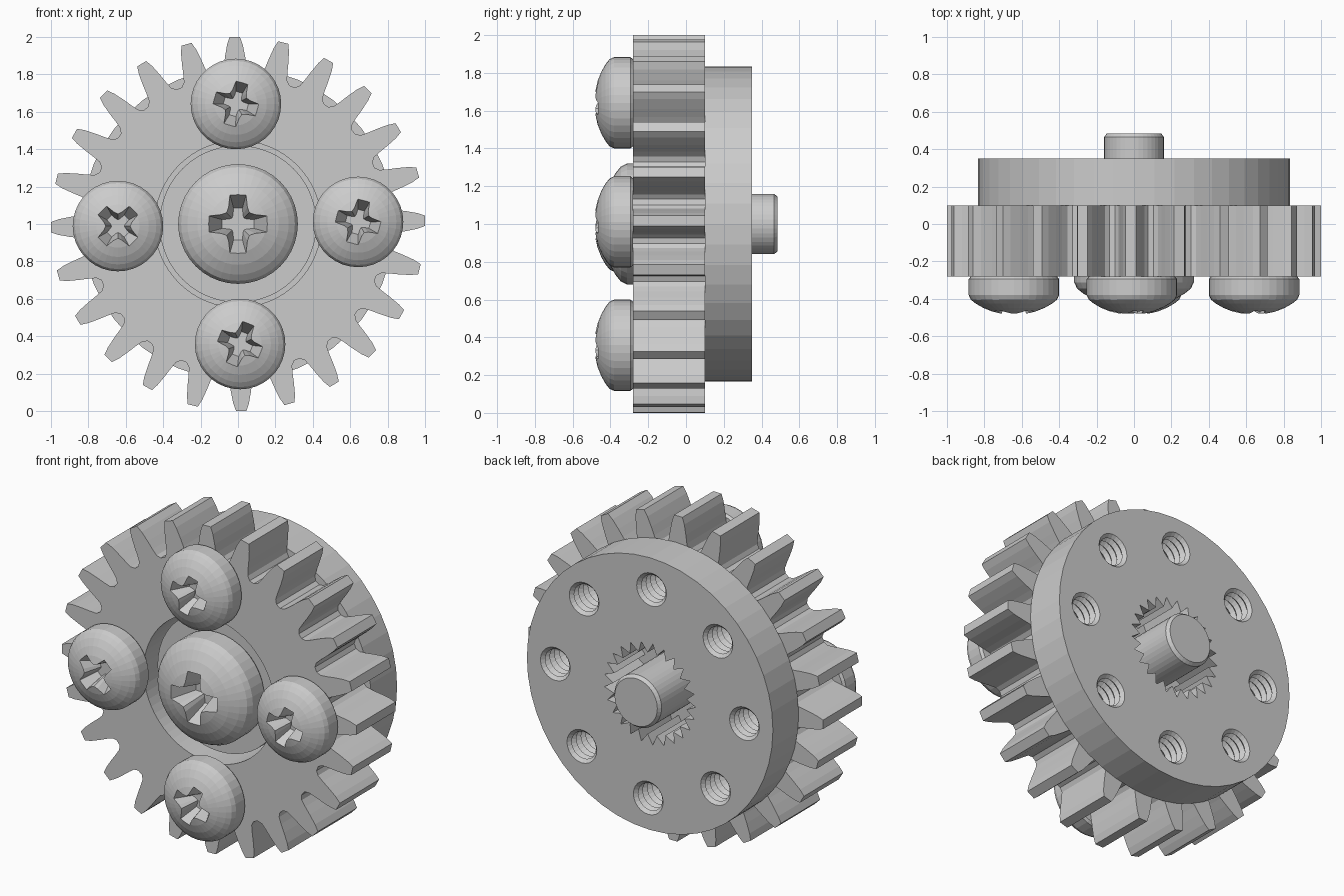
import bpy, bmesh
from math import sin, cos, radians, pi
from mathutils import Matrix, Vector

if "Cube" in bpy.data.objects:
    bpy.data.objects.remove(bpy.data.objects["Cube"])

AXIS_Z = 1.0      # height of the gear axis
TURN = 1.0        # small turn of the gear and screws, in degrees


def finish(name, bm, x=0, z=AXIS_Z):
    bmesh.ops.remove_doubles(bm, verts=bm.verts, dist=1e-5)
    bmesh.ops.recalc_face_normals(bm, faces=bm.faces)
    mesh = bpy.data.meshes.new(name)
    bm.to_mesh(mesh)
    bm.free()
    obj = bpy.data.objects.new(name, mesh)
    obj.location = (x, 0, z)
    bpy.context.collection.objects.link(obj)
    return obj


def lathe(name, profile, segments, x=0, z=AXIS_Z):
    """Spin (radius, y) points around the y axis."""
    bm = bmesh.new()
    verts = [bm.verts.new((r, y, 0)) for r, y in profile]
    edges = [bm.edges.new(pair) for pair in zip(verts, verts[1:])]
    bmesh.ops.spin(bm, geom=verts + edges, axis=(0, 1, 0), cent=(0, 0, 0),
                   angle=2 * pi, steps=segments)
    return finish(name, bm, x, z)


def cylinder(name, radius, y0, y1, segments, x=0, z=AXIS_Z):
    return lathe(name, [(0, y0), (radius, y0), (radius, y1), (0, y1)], segments, x, z)


def prism(name, outline, y0, y1, taper=1.0, x=0, z=AXIS_Z):
    """Extrude an (x, z) outline along y, scaling the far end."""
    bm = bmesh.new()
    near = [bm.verts.new((px, y0, pz)) for px, pz in outline]
    far = [bm.verts.new((px * taper, y1, pz * taper)) for px, pz in outline]
    bm.faces.new(near)
    bm.faces.new(far)
    for i in range(len(near)):
        j = (i + 1) % len(near)
        bm.faces.new((near[i], near[j], far[j], far[i]))
    return finish(name, bm, x, z)


def cut(obj, cutters):
    """Subtract each cutter, then delete it."""
    for cutter in cutters:
        cutter.hide_render = True
        mod = obj.modifiers.new("cut", 'BOOLEAN')
        mod.operation = 'DIFFERENCE'
        mod.solver = 'EXACT'
        mod.object = cutter
        bpy.context.view_layer.objects.active = obj
        bpy.ops.object.modifier_apply(modifier=mod.name)
        bpy.data.objects.remove(cutter)


def polar(radius, degrees):
    return radius * cos(radians(degrees)), radius * sin(radians(degrees))


# Toothed gear ring with its bore
TEETH = 24
flank = [(6.4, 0.79), (4.9, 0.81), (4.1, 0.85), (3.4, 0.9), (2.5, 0.96), (1.6, 1.0)]
tooth = [(-a, r) for a, r in flank] + [(a, r) for a, r in reversed(flank)]
outline = [polar(r, a + TURN + i * 360 / TEETH) for i in range(TEETH) for a, r in tooth]
gear = prism("gear_ring", outline, -0.28, 0.10)
cut(gear, [cylinder("bore_cutter", 0.445, -0.5, 0.5, 64)])

# Rear disc with the boss that fills the bore
disc = lathe("rear_disc", [(0, -0.18), (0.42, -0.18), (0.42, 0.10),
                           (0.835, 0.10), (0.835, 0.35), (0, 0.35)], 48)

# Splined socket in the disc
SPLINES = 25
star = [polar(0.31 if i % 2 else 0.25, i * 180 / SPLINES) for i in range(2 * SPLINES)]
cutters = [prism("spline_cutter", star, 0.05, 0.5)]

# Eight threaded holes
thread = [(0, 0.105)]
for i in range(6):
    y = 0.105 + i * 0.045
    thread += [(0.082, y), (0.103, y + 0.022)]
thread += [(0.095, 0.4), (0, 0.4)]
for i in range(8):
    hx, hz = polar(0.642, TURN + i * 45)
    cutters.append(lathe("thread_cutter", thread, 24, hx, AXIS_Z + hz))
cut(disc, cutters)


def screw(name, radius, base, shank, tip, x, z, spin, segments):
    """Pan head screw with a tapered cross recess."""
    k = radius / 0.242
    head = [(0, 0.205), (0.06, 0.201), (0.115, 0.188), (0.165, 0.168), (0.205, 0.145),
            (0.23, 0.125), (0.242, 0.1), (0.242, 0.015), (0.23, 0)]
    profile = [(r * k, base - h * k) for r, h in head]
    profile += [(shank, base), (shank, tip - 0.02), (shank - 0.015, tip), (0, tip)]
    body = lathe(name, profile, segments, x, z)
    arm = [Vector((0.13, -0.036)), Vector((0.13, 0.036)),
           Vector((0.072, 0.04)), Vector((0.048, 0.048)), Vector((0.04, 0.072))]
    cross = [Matrix.Rotation(radians(spin + 90 * i), 2) @ p * k
             for i in range(4) for p in arm]
    top = base - 0.21 * k
    cut(body, [prism("cross_cutter", cross, top, top + 0.13 * k, 0.5, x, z)])


# Centre bolt running right through
screw("centre_bolt", 0.32, -0.18, 0.16, 0.485, 0, AXIS_Z, 0, 40)

# Four clamping screws
places = {"left": (0, 75), "top": (90, 74), "right": (180, 45), "bottom": (270, 68)}
for side, (angle, spin) in places.items():
    sx, sz = polar(0.642, angle + TURN)
    screw("screw_" + side, 0.242, -0.28, 0.08, 0.09, sx, AXIS_Z + sz, spin, 36)
